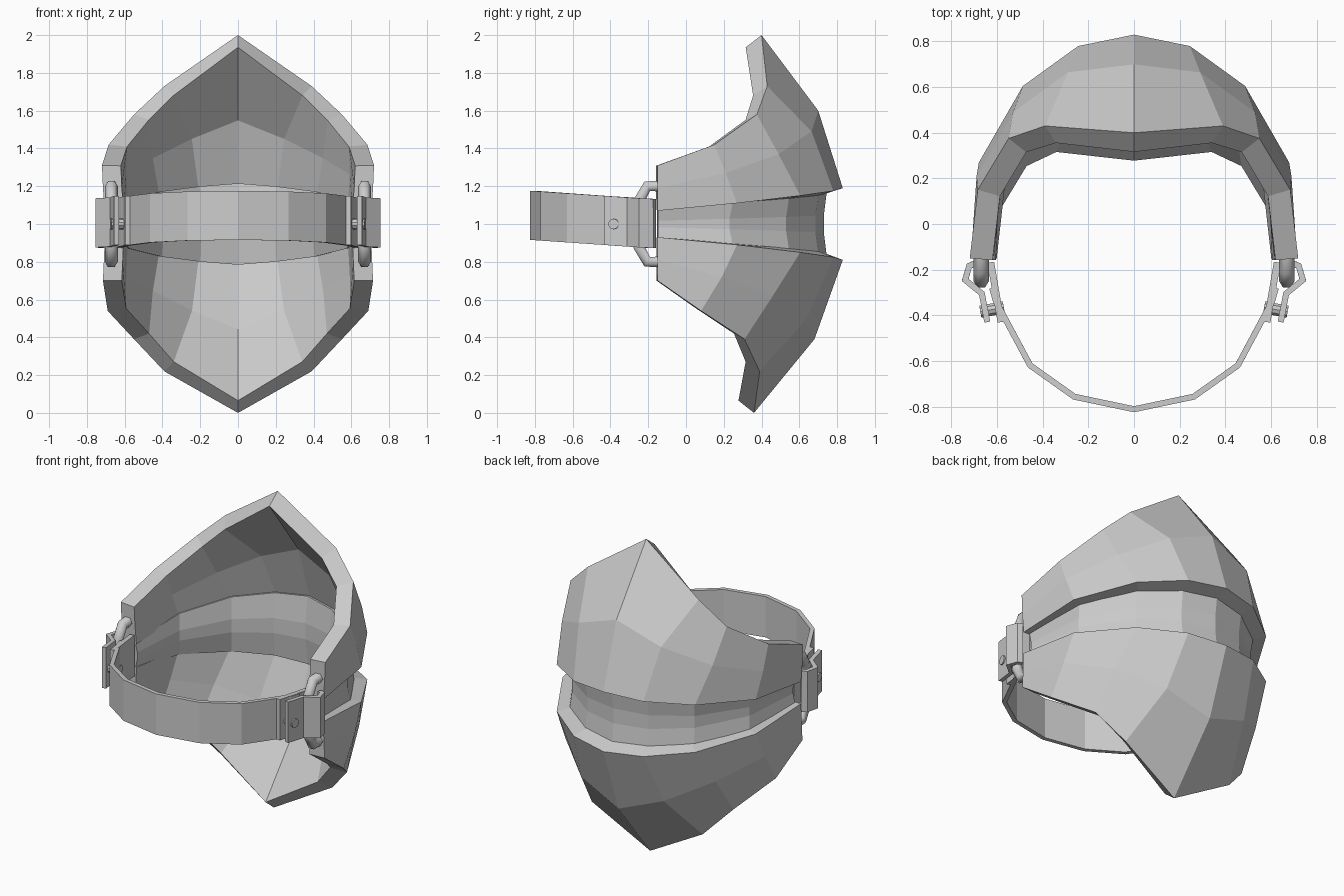
import bpy, bmesh
from mathutils import Vector

if "Cube" in bpy.data.objects:
    bpy.data.objects.remove(bpy.data.objects["Cube"])


def grid_shell(name, rows, thickness, offset=-1.0):
    """Half surface from rows of points, mirrored in x and thickened inward."""
    bm = bmesh.new()
    vs = [[bm.verts.new(p) for p in row] for row in rows]
    for a, b in zip(vs, vs[1:]):
        for i in range(len(a) - 1):
            bm.faces.new((a[i], a[i + 1], b[i + 1], b[i]))
    bm.normal_update()
    # outward means away from the vertical axis through the origin
    s = sum(f.normal.x * f.calc_center_median().x + f.normal.y * f.calc_center_median().y
            for f in bm.faces)
    if s < 0:
        bmesh.ops.reverse_faces(bm, faces=bm.faces[:])
    ob = add_object(name, bm)
    sol = ob.modifiers.new("thickness", 'SOLIDIFY')
    sol.thickness = thickness
    sol.offset = offset
    sol.use_even_offset = True
    return ob


def add_object(name, bm):
    me = bpy.data.meshes.new(name)
    bm.to_mesh(me)
    bm.free()
    ob = bpy.data.objects.new(name, me)
    bpy.context.collection.objects.link(ob)
    ob.modifiers.new("mirror", 'MIRROR')
    return ob


def strap(name, path, thickness):
    """Upright ribbon along a plan path; its height drifts up toward the front."""
    def z(y):
        return 1.003 + 0.07 * max(0, -0.2 - y)
    rows = [[(x, y, z(y) + h) for x, y in path] for h in (0.13, -0.13)]
    return grid_shell(name, rows, thickness, 0.0)


# Plan outline shared by the plates, from the centre of the back to the side end
plan = [(0, 0.83), (0.245, 0.78), (0.487, 0.605), (0.68, 0.27), (0.705, -0.15)]
edge_h = [0.19, 0.175, 0.15, 0.11, 0.07]

# Upper plate: rim, bulge, lower edge
upper_rim = [(0, 0.40, 2.0), (0.39, 0.43, 1.73), (0.55, 0.375, 1.58),
             (0.685, 0.15, 1.42), (0.72, -0.15, 1.31)]
upper_mid = [(0, 0.70, 1.60), (0.29, 0.665, 1.49), (0.53, 0.49, 1.37),
             (0.69, 0.21, 1.27), (0.715, -0.15, 1.19)]
upper_edge = [(x, y, 1 + h) for (x, y), h in zip(plan, edge_h)]
grid_shell("upper_plate", [upper_rim, upper_mid, upper_edge], 0.10)

# Lower plate
lower_rim = [(0, 0.36, 0.0), (0.39, 0.39, 0.22), (0.55, 0.31, 0.39),
             (0.69, 0.08, 0.54), (0.715, -0.15, 0.70)]
lower_mid = [(0, 0.68, 0.39), (0.29, 0.64, 0.50), (0.53, 0.46, 0.62),
             (0.69, 0.19, 0.72), (0.71, -0.15, 0.81)]
lower_edge = [(x, y, 1 - h) for (x, y), h in zip(plan, edge_h)]
grid_shell("lower_plate", [lower_rim, lower_mid, lower_edge], 0.10)

# Recessed band between the plates
band_plan = [(0, 0.75), (0.22, 0.705), (0.44, 0.55), (0.622, 0.25), (0.665, -0.147)]
band = []
for k, inset in ((1.1, 0), (0.25, 0.02), (-0.25, 0.02), (-1.1, 0)):
    band.append([(x * (1 - inset), y - inset * (y > 0), 1 + k * h)
                 for (x, y), h in zip(band_plan, edge_h)])
grid_shell("middle_band", band, 0.05)

# Front strap and the folded ends around the rings
strap("front_strap", [(0, -0.812), (0.262, -0.757), (0.455, -0.62), (0.605, -0.34),
                      (0.622, -0.28)], 0.026)
strap("inner_strap_end", [(0.583, -0.43), (0.628, -0.168)], 0.03)
strap("outer_strap_end", [(0.643, -0.43), (0.667, -0.305), (0.74, -0.245),
                          (0.722, -0.183), (0.695, -0.172)], 0.026)

# Side rings
cu = bpy.data.curves.new("side_ring", 'CURVE')
cu.dimensions = '3D'
cu.bevel_depth = 0.034
cu.bevel_resolution = 1
cu.use_fill_caps = True
ring_path = [(-0.10, 1.2), (-0.205, 1.2), (-0.25, 1.12),
             (-0.25, 0.88), (-0.205, 0.8), (-0.10, 0.8)]
for side in (-1, 1):
    sp = cu.splines.new('POLY')
    sp.points.add(len(ring_path) - 1)
    for p, (y, z) in zip(sp.points, ring_path):
        p.co = (side * 0.67, y, z, 1)
ring = bpy.data.objects.new("side_rings", cu)
bpy.context.collection.objects.link(ring)

# Rivets through the strap ends
bm = bmesh.new()
axis = Vector((1, -0.18, 0)).normalized()
m = axis.to_track_quat('Z', 'Y').to_matrix().to_4x4()
m.translation = Vector((0.622, -0.375, 1.0))
bmesh.ops.create_cone(bm, cap_ends=True, segments=10, radius1=0.028, radius2=0.028,
                      depth=0.105, matrix=m)
add_object("rivets", bm)
